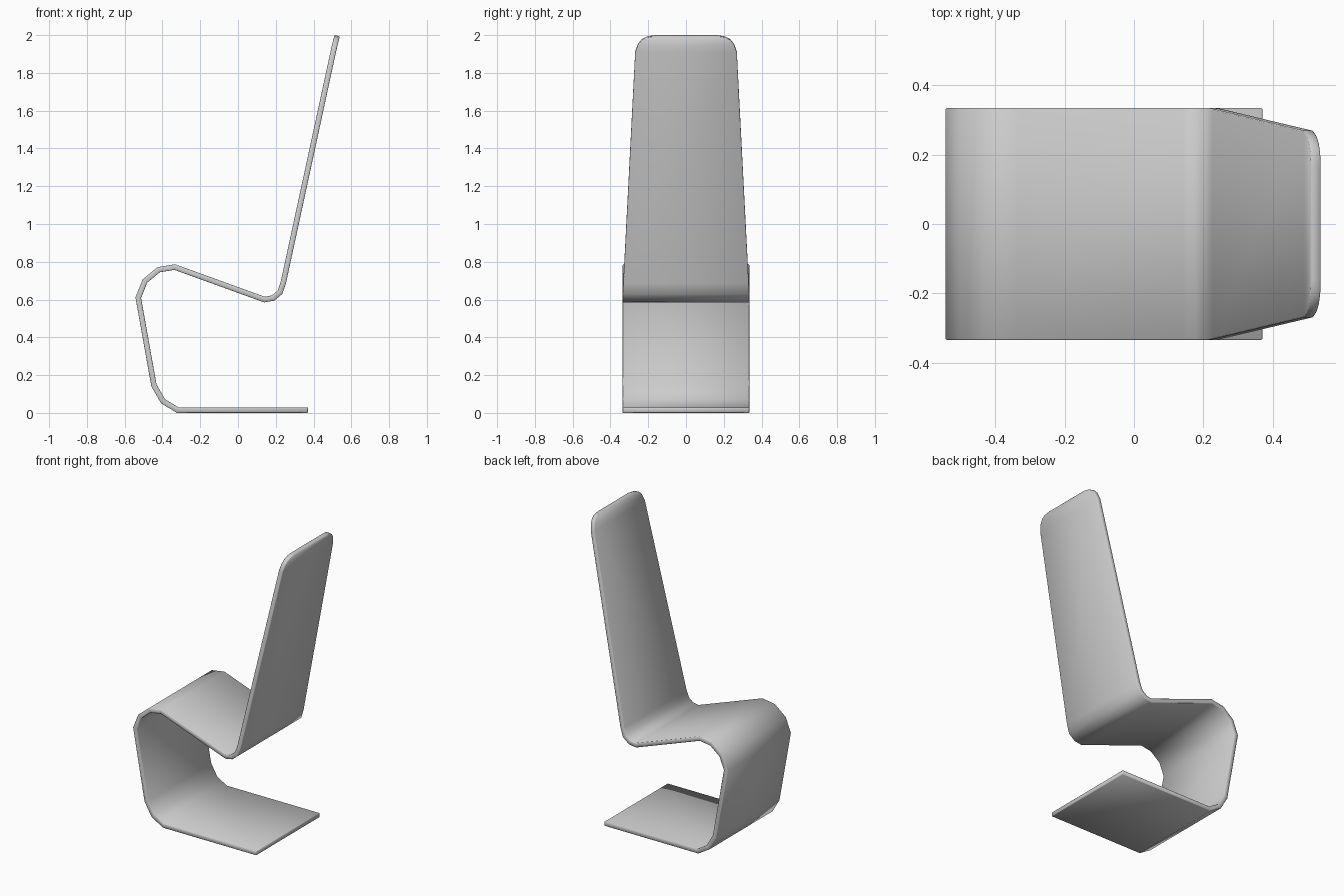
import bpy, bmesh

if "Cube" in bpy.data.objects:
    bpy.data.objects.remove(bpy.data.objects["Cube"])

# Side profile of the bent sheet: x, z, half width in y
W = 0.335
path = [(0.37, 0.015, W), (-0.32, 0.015, W), (-0.397, 0.062, W), (-0.445, 0.145, W),
        (-0.528, 0.61, W), (-0.493, 0.698, W), (-0.42, 0.758, W), (-0.335, 0.772, W),
        (0.14, 0.60, W), (0.185, 0.608, W), (0.222, 0.638, W), (0.24, 0.69, 0.332),
        (0.504, 1.91, 0.269), (0.513, 1.95, 0.255), (0.519, 1.975, 0.235),
        (0.523, 1.99, 0.207), (0.525, 1.997, 0.16)]

# Continuous sheet: base, front support, seat and tapered back
bm = bmesh.new()
rows = [[bm.verts.new((x, s * w, z)) for s in (-1, 1)] for x, z, w in path]
for a, b in zip(rows, rows[1:]):
    bm.faces.new((a[0], a[1], b[1], b[0]))
bmesh.ops.recalc_face_normals(bm, faces=bm.faces[:])
mesh = bpy.data.meshes.new("chair_shell")
bm.to_mesh(mesh)
bm.free()
chair = bpy.data.objects.new("chair_shell", mesh)
bpy.context.collection.objects.link(chair)

# Sheet thickness
solid = chair.modifiers.new("thickness", 'SOLIDIFY')
solid.thickness = 0.029
solid.offset = 0
solid.use_even_offset = True

# Softly chamfered rim
bevel = chair.modifiers.new("rim", 'BEVEL')
bevel.width = 0.003
bevel.segments = 1
bevel.limit_method = 'ANGLE'
bevel.angle_limit = 1.2

# Smooth bends, sharp rim
bpy.context.view_layer.objects.active = chair
chair.select_set(True)
bpy.ops.object.shade_smooth_by_angle(angle=0.7)
